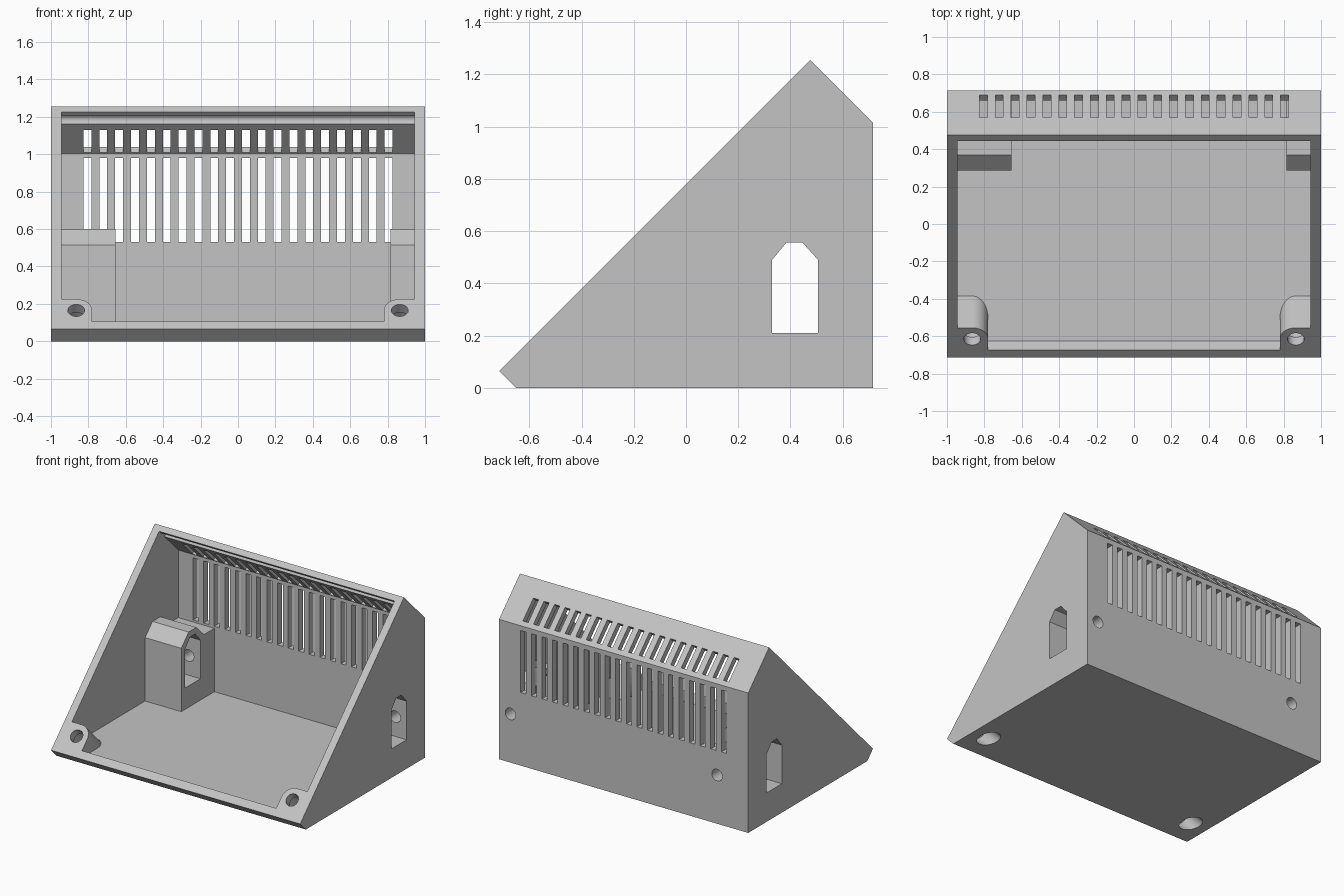
import bpy, bmesh
from math import sin, cos, pi
from mathutils import Matrix, Vector

if "Cube" in bpy.data.objects:
    bpy.data.objects.remove(bpy.data.objects["Cube"], do_unlink=True)

plastic = bpy.data.materials.new("grey_plastic")
plastic.use_nodes = True
GREY = (0.55, 0.55, 0.55, 1)
plastic.diffuse_color = GREY
plastic.node_tree.nodes["Principled BSDF"].inputs["Base Color"].default_value = GREY


def frame(u, v, n, origin=(0, 0, 0)):
    """Matrix whose columns are the profile's two axes and its extrusion axis."""
    m = Matrix((Vector(u).normalized(), Vector(v).normalized(), Vector(n).normalized()))
    return Matrix.Translation(origin) @ m.transposed().to_4x4()


X, Y, Z = (1, 0, 0), (0, 1, 0), (0, 0, 1)
SIDE = frame(Y, Z, X)        # profile in y, z
BACK = frame(Z, X, Y)        # profile in z, x
SLOPE = frame(X, (0, 1, 1), (0, -1, 1), (0, -0.615, 0.165))


def circle(cx, cy, r, n=40):
    return [(cx + r * cos(2 * pi * i / n), cy + r * sin(2 * pi * i / n)) for i in range(n)]


def solid(name, prisms, matrix=SIDE):
    """Object made of prisms, each one a (profile, start, end)."""
    bm = bmesh.new()
    for profile, a, b in prisms:
        low = [bm.verts.new(matrix @ Vector((u, v, a))) for u, v in profile]
        top = [bm.verts.new(matrix @ Vector((u, v, b))) for u, v in profile]
        bm.faces.new(low[::-1])
        bm.faces.new(top)
        for i in range(len(low)):
            j = (i + 1) % len(low)
            bm.faces.new((low[i], low[j], top[j], top[i]))
    bmesh.ops.recalc_face_normals(bm, faces=bm.faces)
    mesh = bpy.data.meshes.new(name)
    bm.to_mesh(mesh)
    bm.free()
    mesh.materials.append(plastic)
    ob = bpy.data.objects.new(name, mesh)
    bpy.context.collection.objects.link(ob)
    return ob


def cut(target, cutter):
    cutter.hide_render = True
    bpy.context.view_layer.objects.active = target
    mod = target.modifiers.new("cut", 'BOOLEAN')
    mod.operation, mod.solver, mod.object = 'DIFFERENCE', 'EXACT', cutter
    bpy.ops.object.modifier_apply(modifier=mod.name)
    bpy.data.objects.remove(cutter, do_unlink=True)


# Wedge body and the hollow inside it, open through the slope
body = solid("wedge_enclosure", [([(-0.715, 0.065), (-0.65, 0), (0.715, 0),
                                   (0.715, 1.015), (0.475, 1.255)], -1, 1)])
hollow = solid("hollow", [([(-0.725, 0.155), (-0.625, 0.055), (0.665, 0.055),
                            (0.665, 1.005), (0.395, 1.275)], -0.945, 0.945)])

# Side port blocks stay standing in the hollow
block = [(0.285, -0.1), (0.285, 0.515), (0.37, 0.6), (0.46, 0.6),
         (0.545, 0.515), (0.8, 0.515), (0.8, -0.1)]
cut(hollow, solid("port_blocks", [(block, -1.1, -0.655), (block, 0.815, 1.1)]))

# Rounded screw bosses in the front corners
arc = [(0.865 - 0.085 * cos(pi / 2 * i / 12), 0.085 * sin(pi / 2 * i / 12)) for i in range(13)]
boss = [(0.78, -0.4)] + arc + [(1.1, 0.085), (1.1, -0.4)]
for s in (-1, 1):
    cut(hollow, solid("screw_boss", [([(s * u, v) for u, v in boss], -0.5, 0.3)], SLOPE))
cut(body, hollow)

# Lid groove under the roof
cut(body, solid("lid_groove", [(circle(0.487, 1.183, 0.03), -0.944, 0.944)]))

# Cable ports through both sides
port = [(0.33, 0.21), (0.505, 0.21), (0.505, 0.49), (0.445, 0.557), (0.385, 0.557), (0.33, 0.49)]
cut(body, solid("cable_ports", [(port, -1.2, 1.2)]))

# Vent slots in the back wall and the roof
back_slot = [(0.64, 0.53), (0.75, 0.53), (0.75, 0.98), (0.64, 0.98)]
roof_slot = [(0.65, 1.0), (0.73, 1.08), (0.61, 1.2), (0.53, 1.12)]
slots = [-0.805 + 1.61 * i / 19 for i in range(20)]
for name, profile in (("back_vents", back_slot), ("roof_vents", roof_slot)):
    cut(body, solid(name, [(profile, x - 0.021, x + 0.021) for x in slots]))

# Screw holes through the bosses, wider from below, and through the back wall
for x in (-0.865, 0.865):
    cut(body, solid("screw_hole", [(circle(x, 0, 0.045), -0.5, 0.2)], SLOPE))
    cut(body, solid("screw_head_hole", [(circle(x, 0, 0.065), -0.5, -0.06)], SLOPE))
for x in (-0.75, 0.908):
    cut(body, solid("back_hole", [(circle(0.353, x, 0.042), 0.45, 0.8)], BACK))

# Smooth the round surfaces only
bpy.ops.object.select_all(action='DESELECT')
body.select_set(True)
bpy.context.view_layer.objects.active = body
bpy.ops.object.shade_smooth_by_angle(angle=pi / 7)
